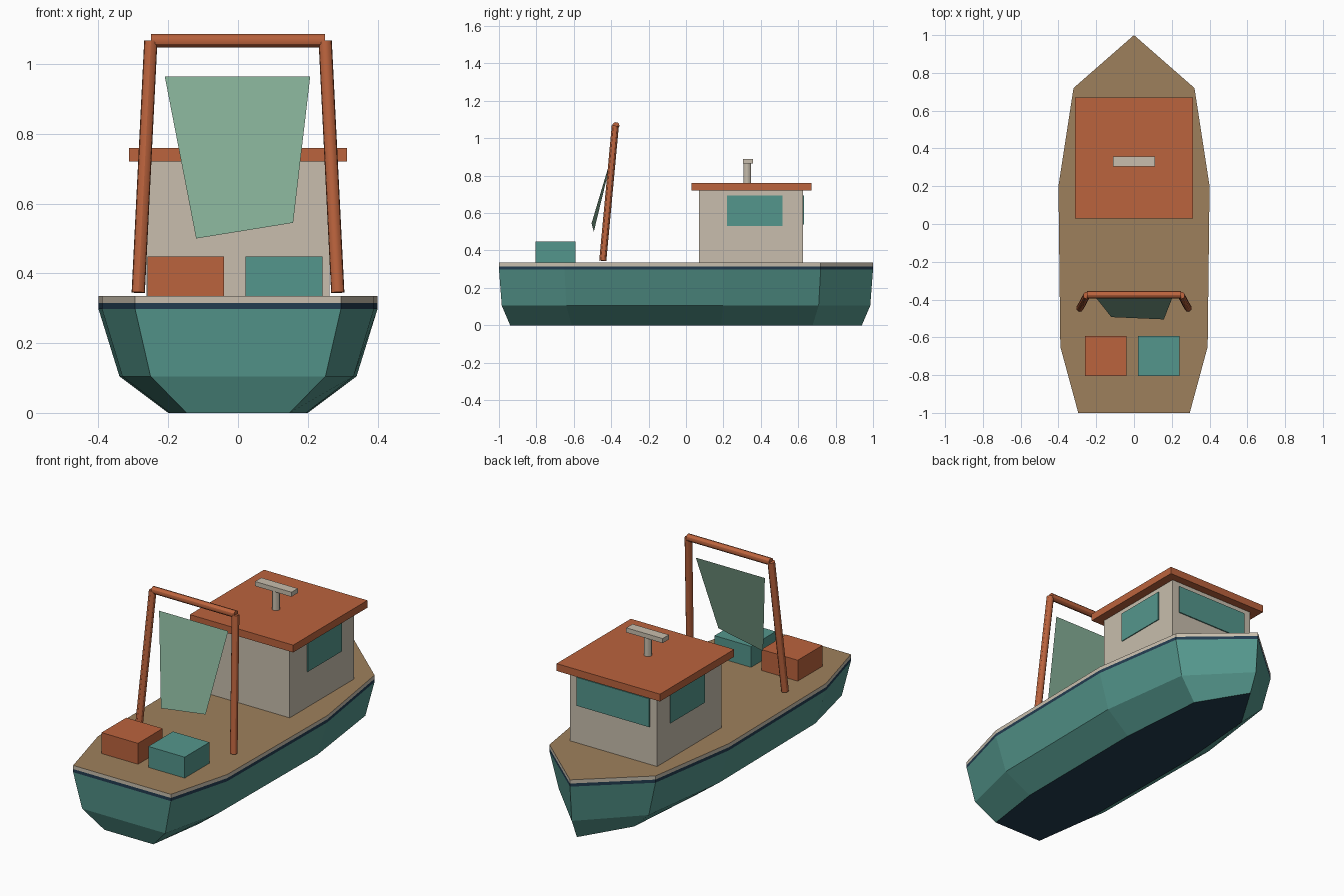
import bpy, bmesh
from mathutils import Vector

cube = bpy.data.objects.get("Cube")
if cube:
    bpy.data.objects.remove(cube, do_unlink=True)


def material(name, rgb):
    """Flat material from 0-255 display values, converted to linear."""
    lin = [(c / 255 / 12.92) if c < 11 else ((c / 255 + 0.055) / 1.055) ** 2.4 for c in rgb]
    mat = bpy.data.materials.new(name)
    mat.use_nodes = True
    mat.diffuse_color = (*lin, 1)
    bsdf = mat.node_tree.nodes["Principled BSDF"]
    bsdf.inputs["Base Color"].default_value = (*lin, 1)
    bsdf.inputs["Roughness"].default_value = 0.8
    return mat


TEAL = material("teal paint", (84, 150, 140))
NAVY = material("navy paint", (34, 60, 80))
CREAM = material("cream paint", (200, 190, 173))
WOOD = material("deck wood", (158, 128, 92))
ORANGE = material("rust orange", (187, 99, 61))
NET = material("net green", (132, 173, 149))


def finish(bm, name, *mats):
    mesh = bpy.data.meshes.new(name)
    bm.to_mesh(mesh)
    bm.free()
    obj = bpy.data.objects.new(name, mesh)
    bpy.context.scene.collection.objects.link(obj)
    for m in mats:
        mesh.materials.append(m)
    return obj


def box(name, x, y, z, mat):
    """Box from (min, max) pairs on each axis."""
    bm = bmesh.new()
    bmesh.ops.create_cube(bm, size=1)
    for v in bm.verts:
        v.co = [r[0] if c < 0 else r[1] for c, r in zip(v.co, (x, y, z))]
    return finish(bm, name, mat)


def tube(name, start, end, radius, mat, sides=12):
    start, end = Vector(start), Vector(end)
    axis = end - start
    bm = bmesh.new()
    bmesh.ops.create_cone(bm, cap_ends=True, segments=sides, radius1=radius,
                          radius2=radius, depth=axis.length)
    bm.transform(axis.to_track_quat("Z", "Y").to_matrix().to_4x4())
    bmesh.ops.translate(bm, vec=(start + end) / 2, verts=bm.verts)
    obj = finish(bm, name, mat)
    bpy.ops.object.select_all(action="DESELECT")
    obj.select_set(True)
    bpy.context.view_layer.objects.active = obj
    bpy.ops.object.shade_smooth_by_angle()
    return obj


# Hull: one deck outline, scaled inward at each lower level
half = [(0.295, -1), (0.39, -0.65), (0.4, 0.2), (0.32, 0.72)]
outline = half + [(0, 1)] + [(-x, y) for x, y in reversed(half)]
levels = [(0, 0.5, 0.94), (0.105, 0.85, 0.985), (0.298, 1, 1), (0.315, 1, 1), (0.335, 1, 1)]
side_mats = [0, 0, 1, 2]  # teal, teal, navy stripe, cream rail

bm = bmesh.new()
rings = [[bm.verts.new((x * sx, y * sy, z)) for x, y in outline] for z, sx, sy in levels]
for mat, low, high in zip(side_mats, rings, rings[1:]):
    for i in range(len(outline)):
        j = (i + 1) % len(outline)
        bm.faces.new((low[i], low[j], high[j], high[i])).material_index = mat
bm.faces.new(rings[0][::-1]).material_index = 1
bm.faces.new(rings[-1]).material_index = 3
finish(bm, "hull", TEAL, NAVY, CREAM, WOOD)

DECK = 0.335

# Wheelhouse with overhanging roof and window plates
box("cabin", (-0.263, 0.263), (0.07, 0.625), (DECK, 0.72), CREAM)
box("cabin_roof", (-0.312, 0.312), (0.03, 0.67), (0.72, 0.76), ORANGE)
box("bow_window", (-0.22, 0.22), (0.622, 0.631), (0.54, 0.695), TEAL)
for side, name in ((1, "left"), (-1, "right")):
    xs = sorted((side * 0.26, side * 0.268))
    box(name + "_window", xs, (0.22, 0.515), (0.53, 0.695), TEAL)

# Roof scanner
tube("scanner_post", (0, 0.328, 0.758), (0, 0.328, 0.87), 0.02, CREAM)
box("scanner_bar", (-0.11, 0.11), (0.304, 0.358), (0.865, 0.89), CREAM)

# Stern gantry
for side, name in ((1, "left"), (-1, "right")):
    tube(name + "_gantry_leg", (side * 0.286, -0.445, 0.345),
         (side * 0.25, -0.378, 1.066), 0.019, ORANGE)
tube("gantry_crossbar", (-0.25, -0.375, 1.067), (0.25, -0.375, 1.067), 0.019, ORANGE)

# Hanging net sheet
bm = bmesh.new()
corners = [(-0.21, -0.38, 0.965), (-0.12, -0.493, 0.5),
           (0.158, -0.505, 0.545), (0.207, -0.38, 0.965)]
bm.faces.new([bm.verts.new(c) for c in corners])
finish(bm, "net", NET)

# Stern crates
box("right_crate", (-0.26, -0.04), (-0.805, -0.592), (DECK, 0.449), ORANGE)
box("left_crate", (0.022, 0.242), (-0.805, -0.592), (DECK, 0.449), TEAL)
